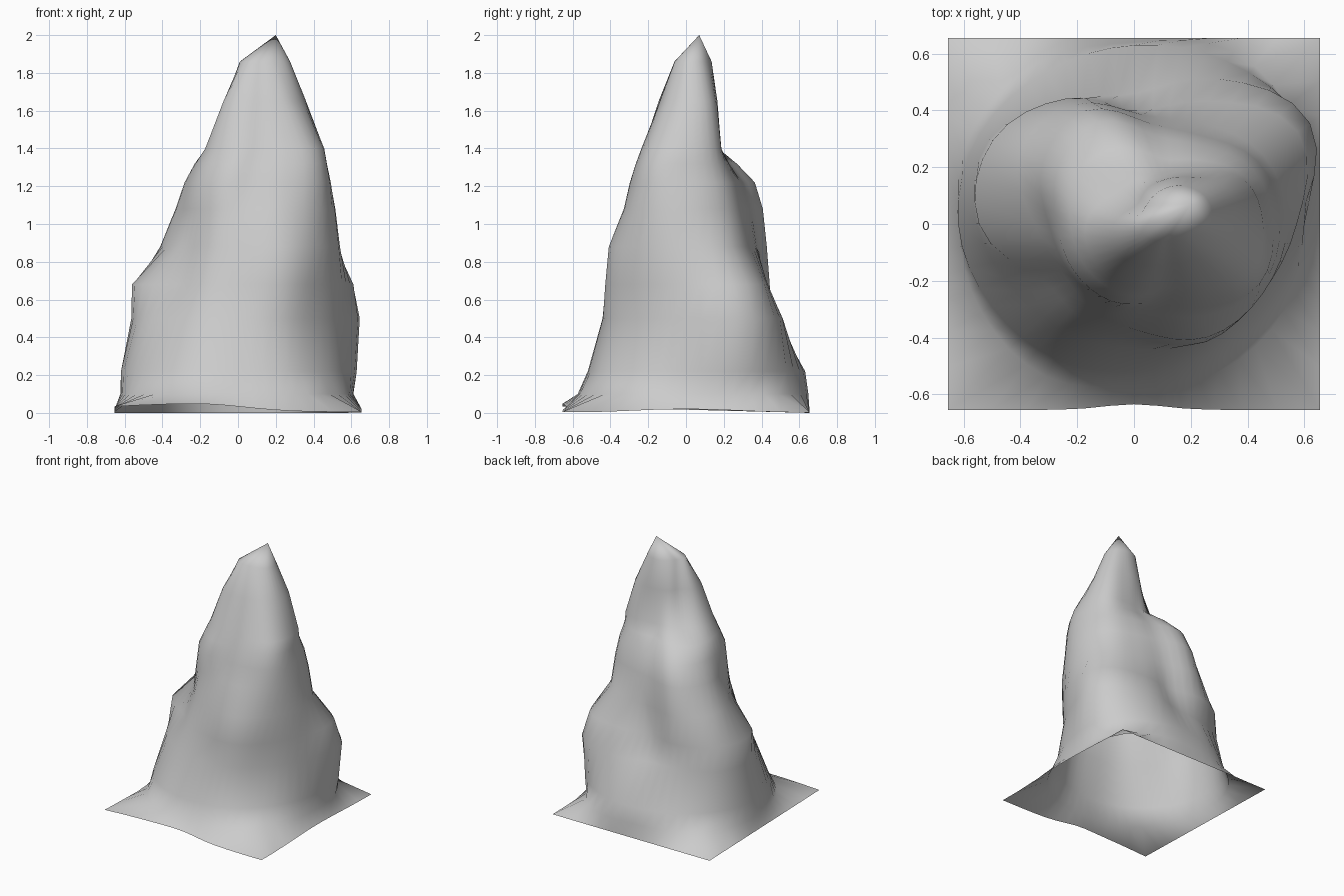
import bpy, bmesh
from math import sin, cos, pi, exp

SEG = 48      # points around each ring
HALF = 0.655  # half width of the square sheet
APEX = (0.2, 0.07, 2.0)

# height: radii every 30 degrees, starting from +x and going counter-clockwise
LEVELS = {
    0.10: [.60, .67, .70, .64, .66, .66, .62, .62, .62, .57, .60, .61],
    0.22: [.60, .69, .66, .63, .62, .63, .62, .58, .55, .52, .53, .55],
    0.50: [.57, .71, .59, .46, .50, .595, .56, .48, .455, .44, .475, .50],
    0.68: [.56, .65, .50, .40, .51, .59, .56, .39, .39, .40, .48, .50],
    0.88: [.51, .49, .41, .385, .485, .50, .38, .33, .35, .38, .46, .49],
    1.08: [.46, .44, .36, .355, .46, .435, .355, .33, .32, .31, .375, .45],
    1.22: [.41, .39, .32, .31, .415, .40, .35, .335, .315, .28, .34, .42],
    1.32: [.365, .335, .26, .23, .31, .35, .325, .31, .285, .25, .305, .385],
    1.40: [.335, .31, .215, .18, .19, .22, .29, .29, .255, .225, .27, .34],
    1.65: [.235, .25, .19, .16, .145, .13, .19, .205, .165, .14, .155, .195],
    1.86: [.15, .165, .15, .13, .11, .10, .11, .09, .07, .06, .07, .10],
}


def around(vals, t):
    """Smooth periodic interpolation of the radii."""
    n = len(vals)
    i = int(t)
    f = t - i
    a, b, c, d = (vals[(i + k) % n] for k in (-1, 0, 1, 2))
    return b + 0.5 * f * (c - a + f * (2*a - 5*b + 4*c - d + f * (3*(b - c) + d - a)))


bm = bmesh.new()
rings = []

# square foot of the sheet, with gently lifted edges
ring = []
for j in range(SEG):
    a = 2 * pi * j / SEG
    k = HALF / max(abs(cos(a)), abs(sin(a)))
    x, y = k * cos(a), k * sin(a)
    if y < -0.65:
        lift = 0.005 + 0.043 * exp(-((x + 0.22) / (0.7 if x < -0.22 else 0.35)) ** 2)
        y += 0.02 * exp(-(x / 0.15) ** 2)
    elif x < -0.65:
        lift = 0.034 * (HALF - y) / (2 * HALF)
    elif x > 0.65:
        lift = 0.02 * exp(-(y / 0.4) ** 2)
    else:
        lift = 0
    ring.append(bm.verts.new((x, y, lift)))
rings.append(ring)

# rock contours, drifting to the right with height
for z, radii in LEVELS.items():
    cx = 0.12 * min(1, (z / 1.4) ** 3)
    ring = []
    for j in range(SEG):
        a = 2 * pi * j / SEG
        r = around(radii, 12 * j / SEG)
        ring.append(bm.verts.new((cx + r * cos(a), r * sin(a), z)))
    rings.append(ring)

# skin between contours, and the tip
for lo, hi in zip(rings, rings[1:]):
    for j in range(SEG):
        k = (j + 1) % SEG
        bm.faces.new((lo[j], lo[k], hi[k], hi[j]))
tip = bm.verts.new(APEX)
for j in range(SEG):
    bm.faces.new((rings[-1][j], rings[-1][(j + 1) % SEG], tip))

for f in bm.faces:
    f.smooth = True
mesh = bpy.data.meshes.new("rock_peak")
bm.to_mesh(mesh)
bm.free()
rock = bpy.data.objects.new("rock_peak", mesh)
bpy.context.collection.objects.link(rock)
